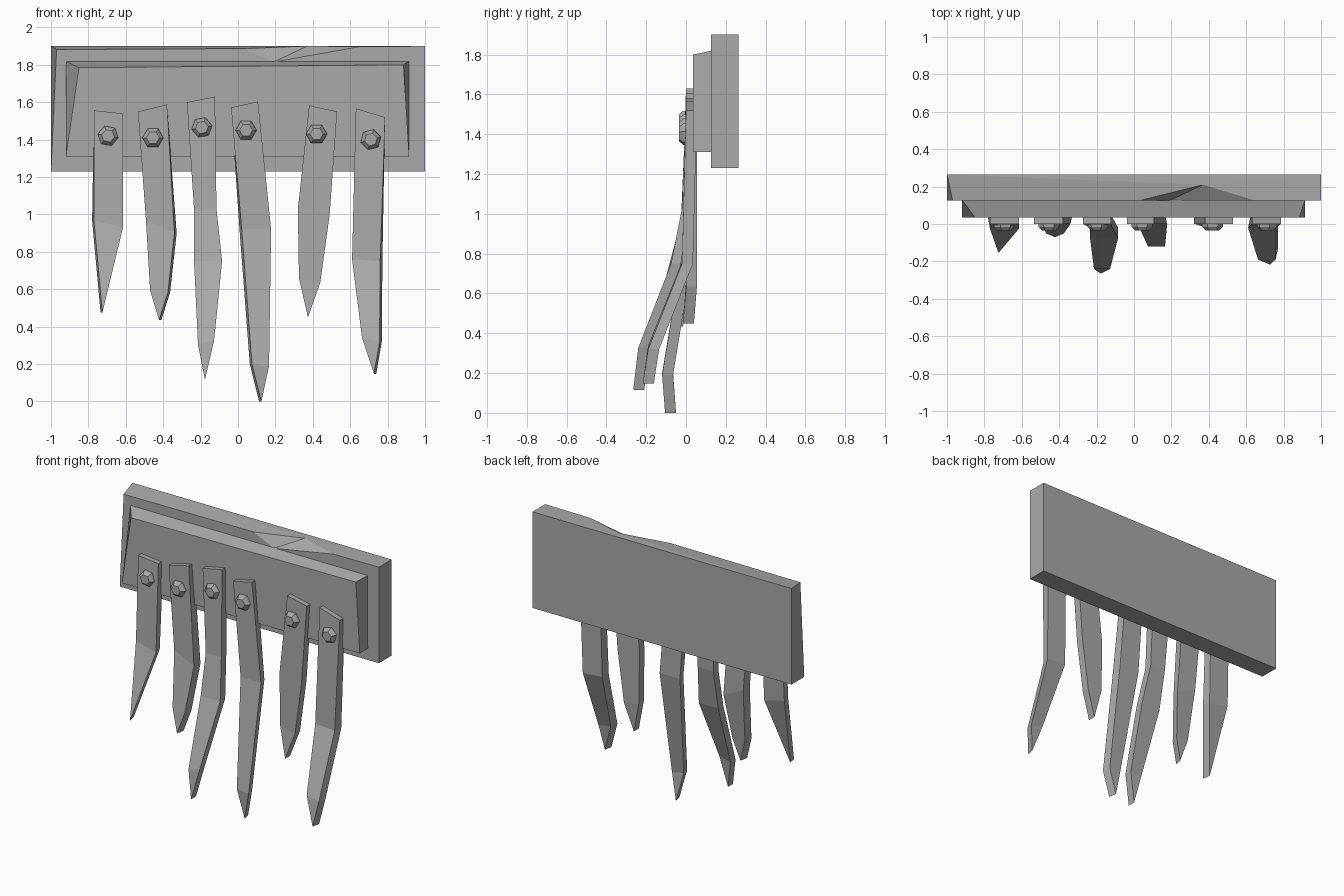
import bpy
import bmesh
import math
from mathutils import Matrix, Vector

cube = bpy.data.objects.get("Cube")
if cube:
    bpy.data.objects.remove(cube, do_unlink=True)

# One flat grey for everything
grey = bpy.data.materials.new("worn grey")
grey.use_nodes = True
colour = (0.4, 0.4, 0.4, 1)
grey.diffuse_color = colour
grey.node_tree.nodes["Principled BSDF"].inputs["Base Color"].default_value = colour


def add_object(name, bm):
    bmesh.ops.recalc_face_normals(bm, faces=bm.faces)
    mesh = bpy.data.meshes.new(name)
    bm.to_mesh(mesh)
    bm.free()
    mesh.materials.append(grey)
    obj = bpy.data.objects.new(name, mesh)
    bpy.context.collection.objects.link(obj)
    return obj


def loft(bm, front, back, skip=()):
    """Join two matching outlines into a solid; skip leaves side walls open."""
    n = len(front)
    bm.faces.new(front)
    bm.faces.new(back[::-1])
    for i in range(n):
        if i not in skip:
            j = (i + 1) % n
            bm.faces.new((front[j], front[i], back[i], back[j]))


# Back board with a chip broken out of the top front edge
bm = bmesh.new()
y_front, y_back = 0.125, 0.265
outline = [(-1, 1.23), (1, 1.23), (1, 1.9), (0.65, 1.897),
           (0.19, 1.815), (0.03, 1.887), (-0.97, 1.882)]
front = [bm.verts.new((x, y_front, z)) for x, z in outline]
back = [bm.verts.new((x, y_back, z)) for x in (-1, 1) for z in (1.23, 1.9)]
chip = bm.verts.new((0.37, 0.21, 1.9))
bl, br, tr, c, d, a, tl = front
rbl, rtl, rbr, rtr = back
for face in (front, (rbl, rtl, rtr, rbr), (bl, rbl, rbr, br), (br, rbr, rtr, tr),
             (bl, tl, rtl, rbl), (a, d, chip), (d, c, chip),
             (tr, rtr, chip, c), (rtr, rtl, chip), (rtl, tl, a, chip)):
    bm.faces.new(face)
add_object("back_board", bm)

# Smaller front board with uneven bevelled sides
bm = bmesh.new()
front = [bm.verts.new((x, 0.035, z)) for x, z in
         ((-0.92, 1.31), (0.915, 1.31), (0.885, 1.8), (-0.85, 1.785))]
back = [bm.verts.new((x, 0.13, z)) for x, z in
        ((-0.92, 1.31), (0.915, 1.31), (0.915, 1.82), (-0.92, 1.82))]
loft(bm, front, back)
add_object("front_board", bm)


def strip(name, shift, rows, tip):
    """Bent pointed slat. Rows: left x, left z, right x, right z, front y."""
    bm = bmesh.new()
    rings = []
    for i, (lx, lz, rx, rz, y) in enumerate(rows):
        dx = shift * min(i, 1)
        rings.append([bm.verts.new(p) for p in (
            (lx, y, lz), (rx, y, rz),
            (rx + dx, y + 0.055, rz), (lx + dx, y + 0.055, lz))])
    x, z, y = tip
    t0 = bm.verts.new((x, y, z))
    t1 = bm.verts.new((x + shift, y + 0.055, z))
    bm.faces.new(rings[0])
    for r, s in zip(rings, rings[1:]):
        for i in range(4):
            j = (i + 1) % 4
            bm.faces.new((r[i], r[j], s[j], s[i]))
    e = rings[-1]
    for face in ((e[0], e[1], t0), (e[1], e[2], t1, t0),
                 (e[2], e[3], t1), (e[3], e[0], t0, t1)):
        bm.faces.new(face)
    add_object(name, bm)


def bolt(name, x, z, turn):
    """Six sided tapered bolt head."""
    bm = bmesh.new()
    rings = []
    for radius, y in ((0.057, 0.005), (0.055, -0.015), (0.035, -0.036)):
        ring = []
        for k in range(6):
            ang = turn + k * math.tau / 6
            ring.append(bm.verts.new((x + radius * math.cos(ang), y,
                                      z + radius * math.sin(ang))))
        rings.append(ring)
    bm.faces.new(rings[0])
    bm.faces.new(rings[-1])
    for r, s in zip(rings, rings[1:]):
        for i in range(6):
            j = (i + 1) % 6
            bm.faces.new((r[i], r[j], s[j], s[i]))
    add_object(name, bm)


# Hanging slats, from the model's right to its left
strip("slat_1", -0.01, [(-.77, 1.556, -.615, 1.54, 0),
                        (-.77, .968, -.615, .93, -.025)], (-.725, .476, -.155))
strip("slat_2", 0.012, [(-.535, 1.55, -.38, 1.588, 0),
                        (-.492, .97, -.34, .9, 0),
                        (-.47, .594, -.375, .583, -.05)], (-.422, .435, -.07))
strip("slat_3", 0, [(-.273, 1.6, -.123, 1.63, 0),
                    (-.235, 1.027, -.115, 1.03, -.02),
                    (-.235, .75, -.085, .75, -.075),
                    (-.214, .305, -.128, .326, -.24)], (-.177, .115, -.265))
strip("slat_4", -0.012, [(-.037, 1.572, .107, 1.604, 0),
                         (.02, .92, .177, .92, 0),
                         (.075, .2, .166, .19, -.12)], (.125, 0, -.105))
strip("slat_5", 0, [(.38, 1.583, .53, 1.55, 0),
                    (.32, 1.027, .49, 1.0, 0),
                    (.326, .66, .44, .636, 0)], (.374, .45, -.015))
strip("slat_6", 0.012, [(.63, 1.567, .786, 1.52, 0),
                        (.61, .76, .76, .75, -.02),
                        (.663, .34, .757, .32, -.19)], (.727, .148, -.217))

# Bolt heads
bolts = ((-.695, 1.42), (-.455, 1.41), (-.193, 1.465),
         (.043, 1.45), (.42, 1.43), (.71, 1.4))
for i, (x, z) in enumerate(bolts):
    bolt(f"bolt_{i + 1}", x, z, math.radians((-10, 0, 10, 0, 0, 15)[i]))
